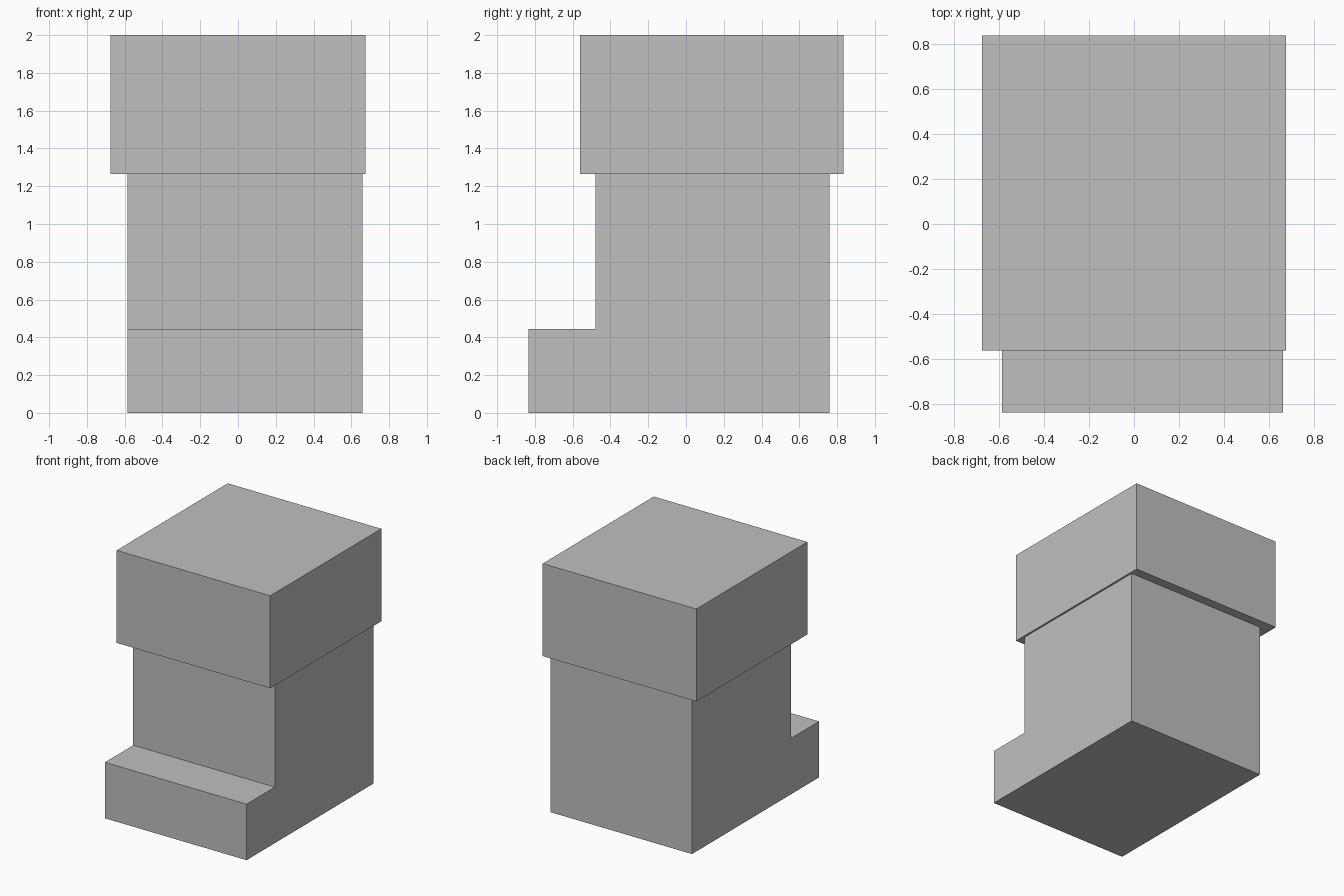
import bpy
import bmesh

cube = bpy.data.objects.get("Cube")
if cube:
    bpy.data.objects.remove(cube, do_unlink=True)

grey = bpy.data.materials.new("plain_grey")
grey.use_nodes = True
colour = (0.53, 0.53, 0.53, 1)
grey.diffuse_color = colour
grey.node_tree.nodes["Principled BSDF"].inputs["Base Color"].default_value = colour


def extrude_profile(name, profile, x_min, x_max):
    """Sweep a closed (y, z) side profile across x into a solid."""
    bm = bmesh.new()
    face = bm.faces.new([bm.verts.new((x_min, y, z)) for y, z in profile])
    swept = bmesh.ops.extrude_face_region(bm, geom=[face], use_keep_orig=True)
    verts = [v for v in swept["geom"] if isinstance(v, bmesh.types.BMVert)]
    bmesh.ops.translate(bm, verts=verts, vec=(x_max - x_min, 0, 0))
    bmesh.ops.recalc_face_normals(bm, faces=bm.faces)
    mesh = bpy.data.meshes.new(name)
    bm.to_mesh(mesh)
    bm.free()
    mesh.materials.append(grey)
    obj = bpy.data.objects.new(name, mesh)
    bpy.context.collection.objects.link(obj)
    return obj


# Upright body with a low step at the front
front, riser, back = -0.835, -0.48, 0.76
step_top, body_top = 0.445, 1.265
extrude_profile("stepped_body", [
    (front, 0), (back, 0), (back, body_top),
    (riser, body_top), (riser, step_top), (front, step_top),
], -0.585, 0.66)

# Overhanging block on top
cap_front, cap_back, cap_top = -0.56, 0.835, 2.0
extrude_profile("top_block", [
    (cap_front, body_top), (cap_back, body_top),
    (cap_back, cap_top), (cap_front, cap_top),
], -0.675, 0.675)
